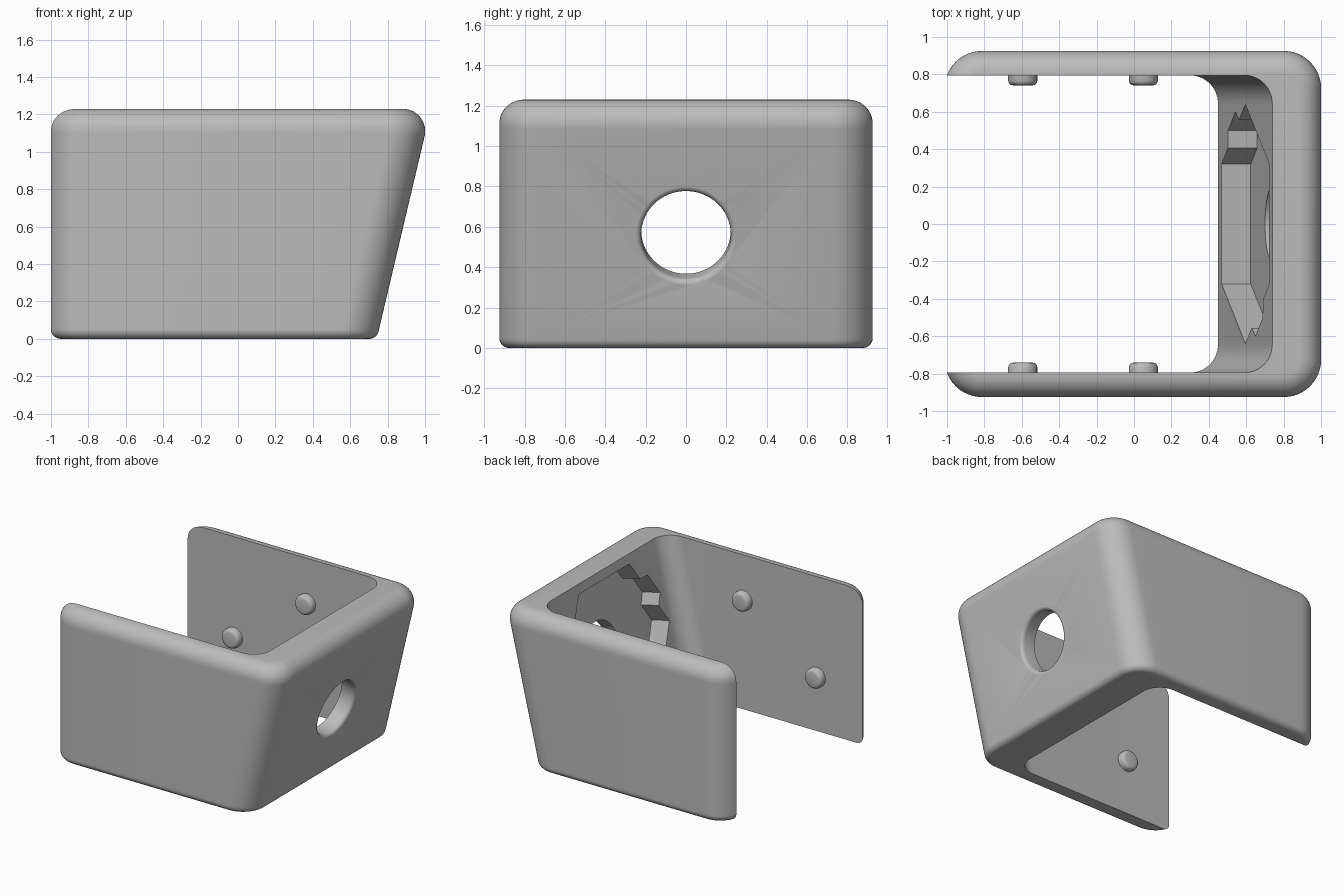
import bpy, bmesh
from math import sin, cos, pi, sqrt, radians
from mathutils import Vector

cube = bpy.data.objects.get("Cube")
if cube:
    bpy.data.objects.remove(cube, do_unlink=True)

HEIGHT, HALF_Y, WALL_Y = 1.23, 0.925, 0.795
SLOPE = 0.236                      # forward lean of the front plate
OUT_X, IN_X = 0.742, 0.449         # outer and inner plate faces at the floor
LEAN = sqrt(1 + SLOPE ** 2)

grey = bpy.data.materials.new("plain grey")
grey.use_nodes = True
grey.diffuse_color = (0.5, 0.5, 0.5, 1)
grey.node_tree.nodes["Principled BSDF"].inputs["Base Color"].default_value = (0.5, 0.5, 0.5, 1)


def loft(name, rings):
    """Skin a closed solid through rings with equal point counts."""
    bm = bmesh.new()
    loops = [[bm.verts.new(p) for p in ring] for ring in rings]
    n = len(loops[0])
    for a, b in zip(loops, loops[1:]):
        for i in range(n):
            j = (i + 1) % n
            bm.faces.new((a[i], a[j], b[j], b[i]))
    bm.faces.new(loops[0][::-1])
    bm.faces.new(loops[-1])
    bmesh.ops.recalc_face_normals(bm, faces=bm.faces)
    mesh = bpy.data.meshes.new(name)
    bm.to_mesh(mesh)
    bm.free()
    ob = bpy.data.objects.new(name, mesh)
    bpy.context.collection.objects.link(ob)
    mesh.materials.append(grey)
    return ob


def rounded_rect(x0, x1, half_y, r, z, steps=12):
    pts = []
    corners = [(x1 - r, half_y - r), (x0 + r, half_y - r),
               (x0 + r, r - half_y), (x1 - r, r - half_y)]
    for k, (cx, cy) in enumerate(corners):
        for i in range(steps + 1):
            a = (k + i / steps) * pi / 2
            pts.append(Vector((cx + r * cos(a), cy + r * sin(a), z)))
    return pts


def carve(ob, cutter):
    cutter.hide_render = True
    mod = ob.modifiers.new("cut", "BOOLEAN")
    mod.operation, mod.solver, mod.object = "DIFFERENCE", "EXACT", cutter
    bpy.context.view_layer.objects.active = ob
    bpy.ops.object.modifier_apply(modifier=mod.name)
    bpy.data.objects.remove(cutter, do_unlink=True)


def smooth(ob):
    bpy.ops.object.select_all(action="DESELECT")
    ob.select_set(True)
    bpy.context.view_layer.objects.active = ob
    bpy.ops.object.shade_smooth_by_angle(angle=radians(28))


# Leaning block with rounded corners and filleted top and bottom
def block_ring(z, fillet, centre_z, sign):
    rise = sqrt(max(fillet ** 2 - (z - centre_z) ** 2, 0))
    inset = fillet - rise if (z - centre_z) * sign > 0 else 0
    front = OUT_X + SLOPE * z
    tangent_z = centre_z - fillet * SLOPE / LEAN
    if (z - tangent_z) * sign > 0:
        front = OUT_X + SLOPE * centre_z - fillet * LEAN + rise
    return rounded_rect(-1.013 + inset, front, HALF_Y - inset, 0.2 - inset, z)


TOP, BOTTOM, STEPS = 0.12, 0.05, 10
rings = [block_ring(BOTTOM * (1 - cos(i / STEPS * pi / 2)), BOTTOM, BOTTOM, -1)
         for i in range(STEPS + 1)]
rings.append(block_ring(BOTTOM * 1.3, BOTTOM, BOTTOM, -1))
top_z = HEIGHT - TOP
rings += [block_ring(top_z - TOP * s, TOP, top_z, 1) for s in (0.23, 0.1)]
rings += [block_ring(top_z + TOP * sin(i / STEPS * pi / 2), TOP, top_z, 1)
          for i in range(STEPS + 1)]
bracket = loft("bracket_body", rings)

# Open channel through the back, top and bottom
carve(bracket, loft("channel_cutter", [
    rounded_rect(-2, IN_X + SLOPE * z, WALL_Y, 0.15, z) for z in (-0.2, HEIGHT + 0.2)]))

# Frame of the leaning plate: across, up the slope, outward
centre = Vector((OUT_X + SLOPE * 0.555, 0, 0.555))
outward = Vector((1, 0, -SLOPE)) / LEAN
upslope = Vector((SLOPE, 0, 1)) / LEAN


def on_plate(u, v, depth):
    return centre + Vector((0, u, 0)) + upslope * v + outward * depth


# Six-sided pocket with a tapered notch on two opposite sides
RADIUS, POCKET_FLOOR = 0.64, -0.125
outline = []
for k in range(6):
    a, b = [Vector((cos(t * pi / 3), sin(t * pi / 3))) * RADIUS for t in (k, k + 1)]
    outline.append(a)
    if k in (2, 5):
        mid, along = (a + b) / 2, (b - a).normalized()
        out = mid.normalized()
        for s, o in ((-0.15, 0), (-0.1, 0.08), (0.1, 0.08), (0.15, 0)):
            outline.append(mid + along * s + out * o)
carve(bracket, loft("pocket_cutter", [
    [on_plate(p.x, p.y, d) for p in outline] for d in (-0.6, POCKET_FLOOR)]))

# Round hole with a softened outer rim
profile = [(-0.4, 0.222), (-0.03, 0.222)]
profile += [(-0.03 * cos(t), 0.222 + 0.03 * (1 - cos(t - 0) if t == 0 else 1 - sqrt(1 - sin(t) ** 2)))
            for t in (0.4, 0.8, 1.2, pi / 2)]
profile = profile[:2] + [(-0.03 + 0.03 * sin(t), 0.222 + 0.025 * (1 - cos(t)))
                         for t in (0.4, 0.8, 1.2, pi / 2)] + [(0.1, 0.247)]
carve(bracket, loft("hole_cutter", [
    [on_plate(r * cos(i * pi / 32), r * sin(i * pi / 32), d) for i in range(64)]
    for d, r in profile]))
smooth(bracket)

# Locating pegs on both inner walls
for side, label in ((1, "back"), (-1, "front")):
    for x, z, spot in ((-0.595, 0.43, "lower"), (0.05, 0.87, "upper")):
        steps = [(-0.02, 0.078), (0.03, 0.078), (0.043, 0.073), (0.051, 0.064), (0.054, 0.052)]
        smooth(loft(f"{label}_{spot}_peg", [
            [Vector((x + r * cos(i * pi / 16), side * (WALL_Y - d), z + r * sin(i * pi / 16)))
             for i in range(32)] for d, r in steps]))
